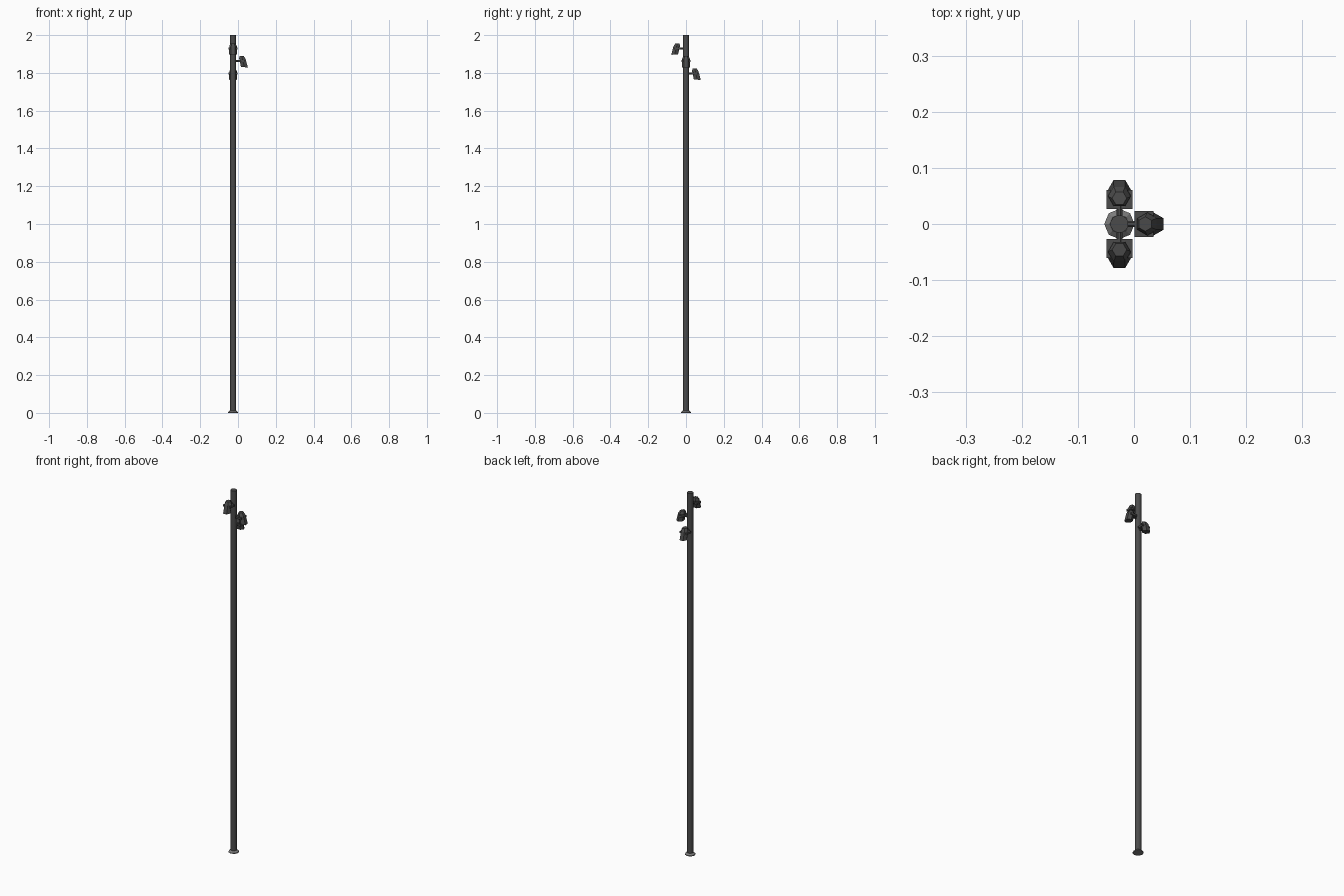
import bpy, bmesh, math
from mathutils import Matrix, Vector

if "Cube" in bpy.data.objects:
    bpy.data.objects.remove(bpy.data.objects["Cube"])

POLE_X = -0.026


def material(name, v):
    m = bpy.data.materials.new(name)
    m.diffuse_color = (v, v, v, 1)
    m.use_nodes = True
    m.node_tree.nodes["Principled BSDF"].inputs["Base Color"].default_value = m.diffuse_color
    return m


dark = material("dark_metal", 0.07)
grey = material("grey_metal", 0.2)


def loft(name, rings, sides, mat, matrix, phase=0.5, drop=0.0):
    """Stack of regular polygons: (x, z, radius); drop lowers the outer edge."""
    bm = bmesh.new()
    loops = []
    for x, z, r in rings:
        loop = []
        for i in range(sides):
            a = (i + phase) * math.tau / sides
            loop.append(bm.verts.new((x + r * math.cos(a), r * math.sin(a),
                                      z - drop * r * math.cos(a))))
        loops.append(loop)
    for lo, hi in zip(loops, loops[1:]):
        for i in range(sides):
            j = (i + 1) % sides
            bm.faces.new((lo[i], lo[j], hi[j], hi[i]))
    bm.faces.new(loops[0][::-1])
    bm.faces.new(loops[-1])
    return finish(name, bm, mat, matrix)


def finish(name, bm, mat, matrix):
    bmesh.ops.recalc_face_normals(bm, faces=bm.faces)
    me = bpy.data.meshes.new(name)
    bm.to_mesh(me)
    bm.free()
    me.materials.append(mat)
    ob = bpy.data.objects.new(name, me)
    ob.matrix_world = matrix
    bpy.context.collection.objects.link(ob)
    return ob


def box(name, size, centre, mat, matrix):
    bm = bmesh.new()
    bmesh.ops.create_cube(bm, size=1)
    bmesh.ops.scale(bm, vec=size, verts=bm.verts)
    bmesh.ops.translate(bm, vec=centre, verts=bm.verts)
    return finish(name, bm, mat, matrix)


# Pole and flared foot
origin = Matrix.Translation((POLE_X, 0, 0))
pole = loft("pole", [(0, 0.005, 0.016), (0, 2.0, 0.016)], 12, dark, origin)
for p in pole.data.polygons:
    p.use_smooth = len(p.vertices) == 4
loft("base_flange", [(0, 0, 0.027), (0, 0.004, 0.027), (0, 0.012, 0.017)],
     8, grey, origin, phase=0.0)

# Three spotlights stepping down around the pole
for side, height, angle in (("front", 1.93, -90), ("right", 1.863, 0), ("back", 1.797, 90)):
    m = Matrix.Translation((POLE_X, 0, height)) @ Matrix.Rotation(math.radians(angle), 4, 'Z')
    # hexagonal tilted lamp head with tapered cap
    loft(side + "_lamp_head",
         [(0.060, -0.033, 0.021), (0.049, 0.012, 0.020), (0.046, 0.026, 0.013)],
         6, dark, m, drop=0.08)
    # bracket holding the head
    box(side + "_bracket", (0.034, 0.046, 0.010), (0.044, 0, 0), dark, m)
    # short arm from the pole
    arm = m @ Matrix.Rotation(math.radians(90), 4, 'Y')
    loft(side + "_arm", [(0, 0.012, 0.006), (0, 0.032, 0.006)], 8, dark, arm)
